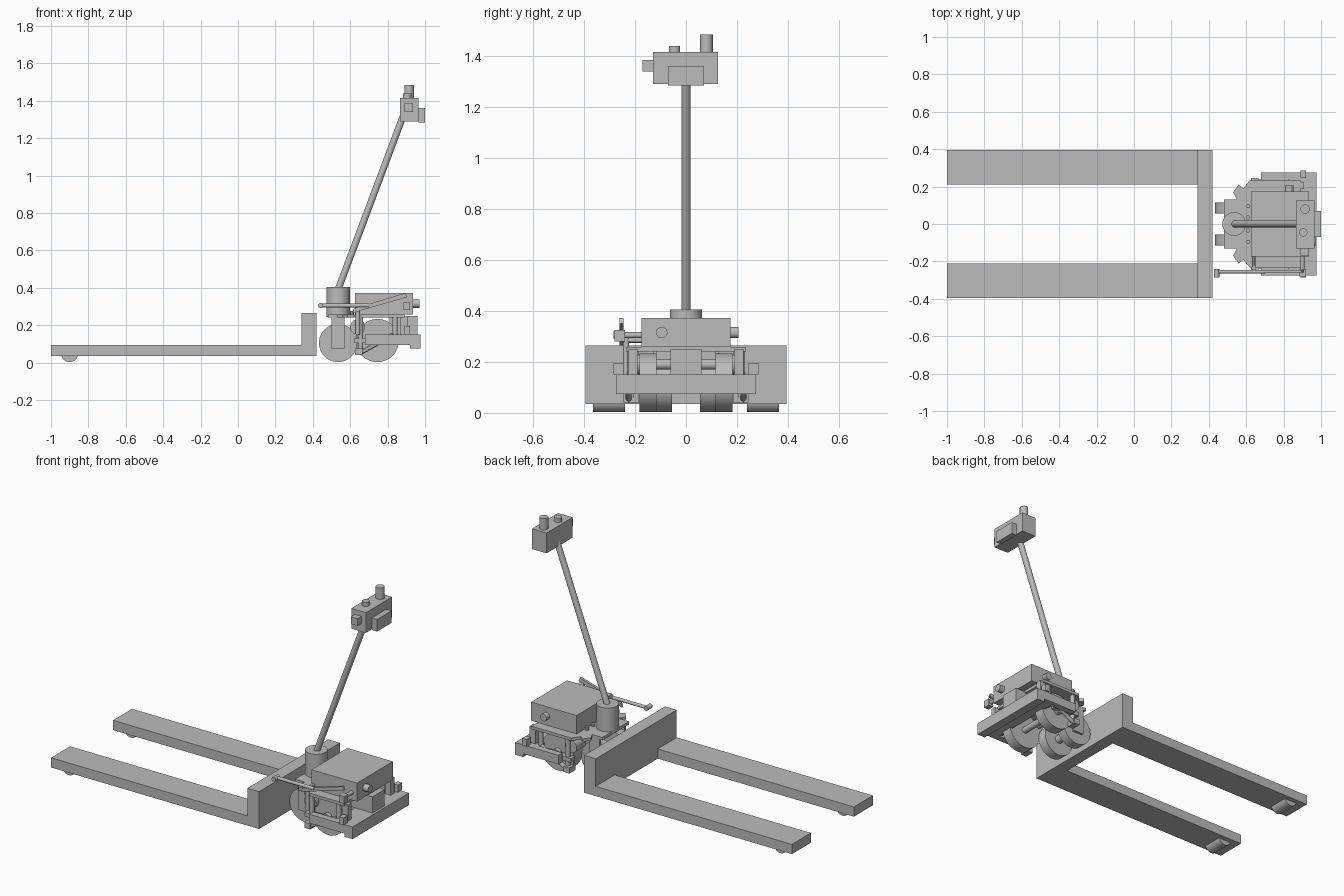
import bpy, bmesh
from mathutils import Vector

if "Cube" in bpy.data.objects:
    bpy.data.objects.remove(bpy.data.objects["Cube"])

grey = bpy.data.materials.new("plain grey")
grey.use_nodes = True
grey.diffuse_color = (0.5, 0.5, 0.5, 1)
grey.node_tree.nodes["Principled BSDF"].inputs["Base Color"].default_value = (0.5, 0.5, 0.5, 1)


def finish(name, bm, smooth=False):
    bmesh.ops.recalc_face_normals(bm, faces=bm.faces)
    mesh = bpy.data.meshes.new(name)
    bm.to_mesh(mesh)
    bm.free()
    mesh.materials.append(grey)
    ob = bpy.data.objects.new(name, mesh)
    bpy.context.collection.objects.link(ob)
    if smooth:
        bpy.ops.object.select_all(action="DESELECT")
        ob.select_set(True)
        bpy.context.view_layer.objects.active = ob
        bpy.ops.object.shade_smooth_by_angle()
    return ob


def box(name, x, y, z):
    bm = bmesh.new()
    bmesh.ops.create_cube(bm, size=1)
    for v in bm.verts:
        v.co = [(a + b) / 2 + c * (b - a) for (a, b), c in zip((x, y, z), v.co)]
    return finish(name, bm)


def rod(name, start, end, r, sides=32):
    a, b = Vector(start), Vector(end)
    bm = bmesh.new()
    bmesh.ops.create_cone(bm, cap_ends=True, segments=sides, radius1=r, radius2=r, depth=(b - a).length)
    turn = (b - a).to_track_quat("Z", "Y")
    for v in bm.verts:
        v.co = turn @ v.co + (a + b) / 2
    return finish(name, bm, True)


def prism(name, points, low, high, axis="z"):
    # Extrude a flat outline along z, or an x-z outline along y
    bm = bmesh.new()
    place = (lambda p, q: (p[0], p[1], q)) if axis == "z" else (lambda p, q: (p[0], q, p[1]))
    face = bm.faces.new([bm.verts.new(place(p, low)) for p in points])
    moved = bmesh.ops.extrude_face_region(bm, geom=[face])["geom"]
    shift = Vector(place((0, 0), high - low))
    bmesh.ops.translate(bm, vec=shift, verts=[g for g in moved if isinstance(g, bmesh.types.BMVert)])
    return finish(name, bm)


# Load carriage
box("carriage_wall", (0.34, 0.42), (-0.395, 0.395), (0.035, 0.265))

# Parts repeated on both sides
for side, s in (("left", 1), ("right", -1)):
    def span(a, b):
        return tuple(sorted((a * s, b * s)))

    def wheel(name, x, z, r, a, b):
        rod(f"{side}_{name}", (x, a * s, z), (x, b * s, z), r, 48)

    box(f"{side}_fork", (-1, 0.34), span(0.21, 0.395), (0.035, 0.095))
    wheel("fork_roller", -0.9, 0.048, 0.045, 0.24, 0.365)
    wheel("front_wheel", 0.535, 0.105, 0.102, 0.055, 0.115)
    wheel("rear_wheel", 0.745, 0.118, 0.115, 0.115, 0.182)
    wheel("pivot_drum", 0.64, 0.19, 0.04, 0.12, 0.21)
    wheel("wheel_hub", 0.745, 0.118, 0.025, 0.182, 0.21)
    # Suspension linkage
    box(f"{side}_front_hanger", (0.50, 0.57), span(0.115, 0.13), (0.075, 0.25))
    box(f"{side}_rear_hanger", (0.63, 0.655), span(0.185, 0.2), (0.04, 0.25))
    rod(f"{side}_spring_post", (0.655, 0.215 * s, 0.06), (0.655, 0.215 * s, 0.25), 0.014, 16)
    rod(f"{side}_rear_post", (0.84, 0.215 * s, 0.1), (0.84, 0.215 * s, 0.25), 0.014, 16)
    rod(f"{side}_diagonal_link", (0.65, 0.225 * s, 0.05), (0.83, 0.225 * s, 0.15), 0.012, 12)
    box(f"{side}_link_arm", (0.62, 0.8), span(0.195, 0.235), (0.105, 0.13))
    box(f"{side}_link_foot", (0.625, 0.665), span(0.185, 0.245), (0.04, 0.075))
    # Bumper side arm and mount
    box(f"{side}_bumper_arm", (0.68, 0.93), span(0.235, 0.275), (0.095, 0.15))
    box(f"{side}_bumper_tab", (0.89, 0.92), span(0.245, 0.285), (0.15, 0.195))
    box(f"{side}_bumper_mount", (0.87, 0.91), span(0.19, 0.225), (0.15, 0.25))
    for y in (0.035, 0.095):
        rod(f"{side}_deck_bolt", (0.61, y * s, 0.25), (0.61, y * s, 0.275), 0.011, 12)

rod("front_axle", (0.535, -0.13, 0.105), (0.535, 0.13, 0.105), 0.025)
rod("rear_axle", (0.745, -0.18, 0.118), (0.745, 0.18, 0.118), 0.02)
rod("pivot_shaft", (0.64, -0.21, 0.19), (0.64, 0.21, 0.19), 0.02)

# Notched deck outline mirrored about the centre line
half = [(0.48, 0.13), (0.55, 0.13), (0.53, 0.17), (0.56, 0.21), (0.585, 0.19), (0.62, 0.235), (0.89, 0.235)]
prism("deck_plate", half + [(x, -y) for x, y in reversed(half)], 0.24, 0.258)

# Bumper with a lower front lip
prism("bumper", [(0.84, 0.095), (0.84, 0.15), (0.975, 0.15), (0.975, 0.075), (0.92, 0.075), (0.92, 0.095)],
      -0.275, 0.275, "y")
box("rear_box", (0.81, 0.96), (-0.06, 0.06), (0.15, 0.25))

# Power unit
box("power_unit", (0.625, 0.935), (-0.175, 0.175), (0.258, 0.372))
rod("side_knob", (0.83, 0.17, 0.315), (0.83, 0.205, 0.315), 0.022)
rod("rear_knob", (0.93, -0.095, 0.315), (0.97, -0.095, 0.315), 0.022)

# Steering column, tiller and control head
rod("steering_column", (0.535, 0, 0.245), (0.535, 0, 0.405), 0.063, 48)
rod("tiller", (0.535, 0, 0.39), (0.895, 0, 1.35), 0.018)
box("control_head", (0.865, 0.965), (-0.13, 0.125), (1.29, 1.415))
box("control_panel", (0.965, 1), (-0.07, 0.07), (1.285, 1.36))
box("side_switch", (0.89, 0.935), (-0.17, -0.13), (1.34, 1.385))
rod("tall_button", (0.915, 0.08, 1.41), (0.915, 0.08, 1.485), 0.025)
rod("short_button", (0.905, -0.045, 1.41), (0.905, -0.045, 1.44), 0.022)

# Brake lever on the right side
rod("lever_rod", (0.44, -0.255, 0.305), (0.7, -0.255, 0.305), 0.01, 16)
rod("lever_knob", (0.442, -0.285, 0.305), (0.442, -0.24, 0.305), 0.014, 16)
prism("lever_arm", [(0.61, 0.265), (0.62, 0.29), (0.895, 0.372), (0.905, 0.35)], -0.26, -0.245, "y")
box("lever_bracket", (0.885, 0.92), (-0.28, -0.24), (0.28, 0.325))
rod("lever_pivot", (0.9, -0.17, 0.305), (0.9, -0.25, 0.305), 0.012, 16)
rod("lever_link", (0.64, -0.235, 0.15), (0.64, -0.235, 0.3), 0.012, 16)
rod("lever_cross_pin", (0.64, -0.26, 0.285), (0.64, -0.17, 0.285), 0.01, 12)
